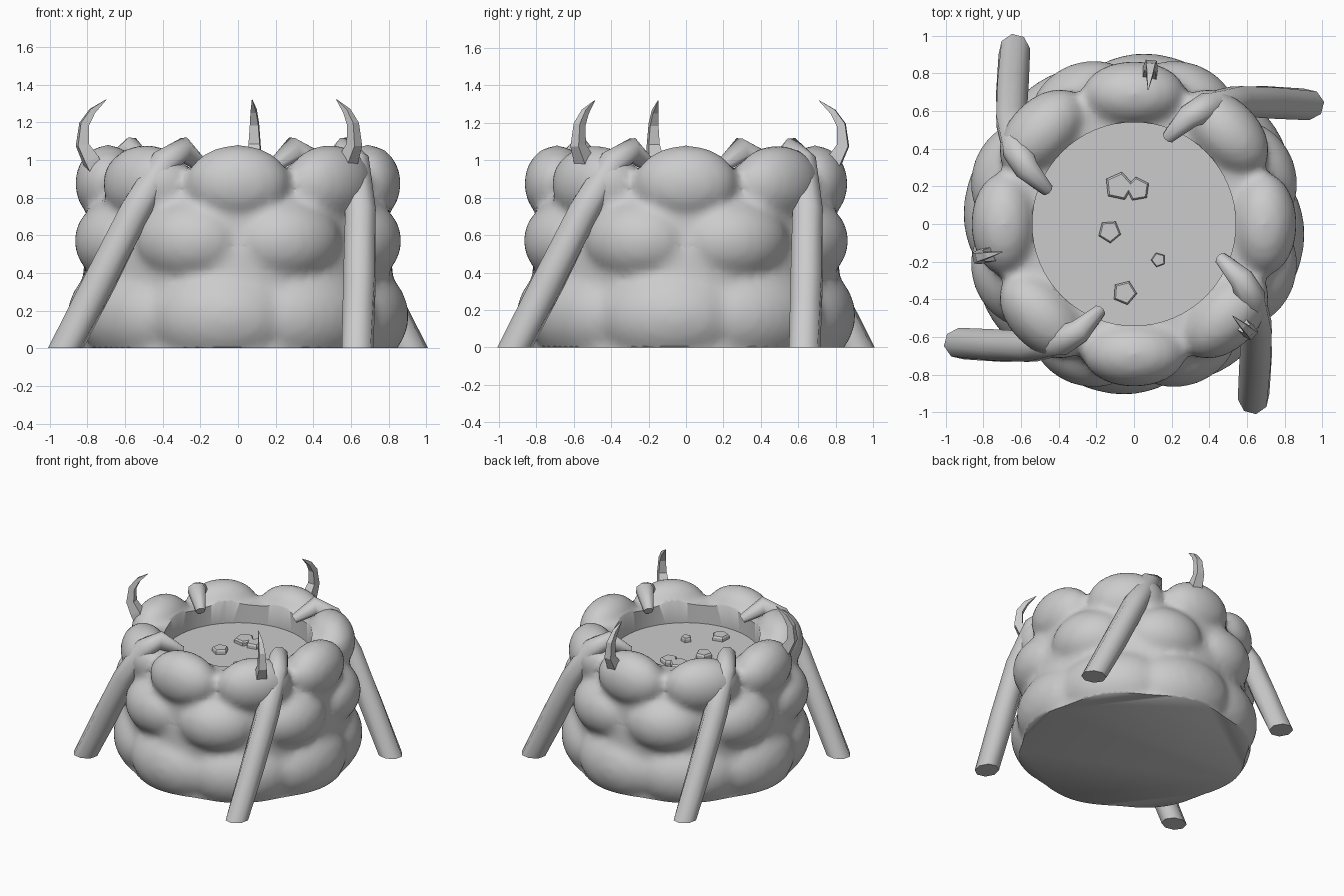
import bpy, bmesh, math
from mathutils import Vector, Matrix

if "Cube" in bpy.data.objects:
    bpy.data.objects.remove(bpy.data.objects["Cube"])

grey = bpy.data.materials.new("stone grey")
grey.use_nodes = True
grey.diffuse_color = (0.6, 0.6, 0.6, 1)
grey.node_tree.nodes["Principled BSDF"].inputs["Base Color"].default_value = (0.6, 0.6, 0.6, 1)


def make(name, bm, smooth=None):
    bmesh.ops.recalc_face_normals(bm, faces=bm.faces)
    mesh = bpy.data.meshes.new(name)
    bm.to_mesh(mesh)
    bm.free()
    obj = bpy.data.objects.new(name, mesh)
    bpy.context.collection.objects.link(obj)
    mesh.materials.append(grey)
    if smooth:
        bpy.ops.object.select_all(action='DESELECT')
        obj.select_set(True)
        bpy.context.view_layer.objects.active = obj
        bpy.ops.object.shade_smooth_by_angle(angle=math.radians(smooth))
    return obj


def baked(obj):
    """Return a bmesh of the object with its modifiers applied."""
    bpy.context.view_layer.update()
    graph = bpy.context.evaluated_depsgraph_get()
    bm = bmesh.new()
    bm.from_mesh(obj.evaluated_get(graph).to_mesh())
    bpy.data.objects.remove(obj)
    return bm


def cylinder(bm, r, z0, z1, r_top=None, sides=64):
    bmesh.ops.create_cone(bm, cap_ends=True, segments=sides, radius1=r,
                          radius2=r if r_top is None else r_top, depth=z1 - z0,
                          matrix=Matrix.Translation((0, 0, (z0 + z1) / 2)))


def boulder_row(bm, z, radius, size, turn):
    for i in range(8):
        place = (Matrix.Rotation(math.radians(45 * i + turn), 4, 'Z')
                 @ Matrix.Translation((radius, 0, z)) @ Matrix.Diagonal((*size, 1)))
        bmesh.ops.create_icosphere(bm, subdivisions=4, radius=1, matrix=place)


def tube(name, path, radii, sides, smooth, on_floor=False):
    """Tapered tube swept along a list of points."""
    bm = bmesh.new()
    pts = [Vector(p) for p in path]
    rings = []
    for i, p in enumerate(pts):
        along = (pts[min(i + 1, len(pts) - 1)] - pts[max(i - 1, 0)]).normalized()
        side = along.cross(Vector((-p.y, p.x, 0))).normalized()
        up = along.cross(side)
        ring = []
        for k in range(sides):
            a = math.tau * (k + 0.5) / sides
            q = p + radii[i] * (math.cos(a) * side + math.sin(a) * up)
            if on_floor and i == 0:
                q -= along * (q.z / along.z)      # flat foot
            ring.append(bm.verts.new(q))
        rings.append(ring)
    for a, b in zip(rings, rings[1:]):
        for k in range(sides):
            n = (k + 1) % sides
            bm.faces.new((a[k], a[n], b[n], b[k]))
    bm.faces.new(rings[0])
    bm.faces.new(rings[-1])
    return make(name, bm, smooth)


# Lumpy wall: three staggered rows of boulders fused with a core
bm = bmesh.new()
cylinder(bm, 0.82, -0.1, 0.45)
cylinder(bm, 0.82, 0.45, 0.76, 0.79)
cylinder(bm, 0.79, 0.76, 0.95, 0.66)
boulder_row(bm, 0.875, 0.69, (0.175, 0.275, 0.205), 0)
boulder_row(bm, 0.57, 0.67, (0.24, 0.30, 0.23), 22.5)
boulder_row(bm, 0.17, 0.60, (0.31, 0.42, 0.29), -9)
rough = make("rough_wall", bm)
remesh = rough.modifiers.new("fuse", 'REMESH')
remesh.mode = 'VOXEL'
remesh.voxel_size = 0.03
soften = rough.modifiers.new("soften", 'SMOOTH')
soften.factor = 0.5
soften.iterations = 6

# Hollow out the basin
bm = bmesh.new()
cylinder(bm, 0.54, 0.8, 1.6)
cutter = make("basin_cutter", bm)
cutter.hide_render = True
hollow = rough.modifiers.new("hollow", 'BOOLEAN')
hollow.operation = 'DIFFERENCE'
hollow.solver = 'EXACT'
hollow.object = cutter
bm = baked(rough)
bpy.data.objects.remove(cutter)

# Flat underside
cut = bmesh.ops.bisect_plane(bm, geom=bm.verts[:] + bm.edges[:] + bm.faces[:],
                             plane_co=(0, 0, 0), plane_no=(0, 0, 1), clear_inner=True)
rim = [e for e in cut["geom_cut"] if isinstance(e, bmesh.types.BMEdge)]
bmesh.ops.holes_fill(bm, edges=rim, sides=0)
make("boulder_wall", bm, 60)

# Liquid surface
bm = bmesh.new()
cylinder(bm, 0.545, 0.795, 0.805)
make("liquid_surface", bm, 30)

# Pebbles floating on the surface
for i, (x, y, r, turn) in enumerate([(-0.08, 0.2, 0.078, 60), (0.02, 0.185, 0.066, 10),
                                     (-0.13, -0.04, 0.062, 40), (0.13, -0.19, 0.04, 20),
                                     (-0.05, -0.365, 0.066, 50)]):
    bm = bmesh.new()
    cylinder(bm, r, 0, 0.028, sides=5)
    cylinder(bm, r, 0.028, 0.04, r * 0.85, sides=5)
    bmesh.ops.remove_doubles(bm, verts=bm.verts, dist=0.001)
    pebble = make(f"pebble_{i + 1}", bm)
    pebble.location = (x, y, 0.8)
    pebble.rotation_euler.z = math.radians(turn)

# Four leaning props hooked over the rim
prop_path = [(-0.915, -0.635, 0), (-0.73, -0.645, 0.36), (-0.55, -0.65, 0.72),
             (-0.39, -0.62, 0.99), (-0.29, -0.57, 1.055), (-0.18, -0.46, 0.96)]
prop_radii = [0.085, 0.09, 0.088, 0.08, 0.068, 0.035]
for i in range(4):
    prop = tube(f"leaning_prop_{i + 1}", prop_path, prop_radii, 8, 60, True)
    prop.rotation_euler.z = math.radians(90 * i)

# Three curved horns
horn_path = [(0.75, 0, 0.90), (0.80, 0, 1.0), (0.845, 0, 1.08),
             (0.835, 0, 1.19), (0.79, 0, 1.26), (0.715, 0, 1.32)]
horn_radii = [0.055, 0.055, 0.042, 0.032, 0.022, 0.002]
for i, angle in enumerate((192, -43, 84)):
    horn = tube(f"horn_{i + 1}", horn_path, horn_radii, 4, None)
    horn.rotation_euler.z = math.radians(angle)
